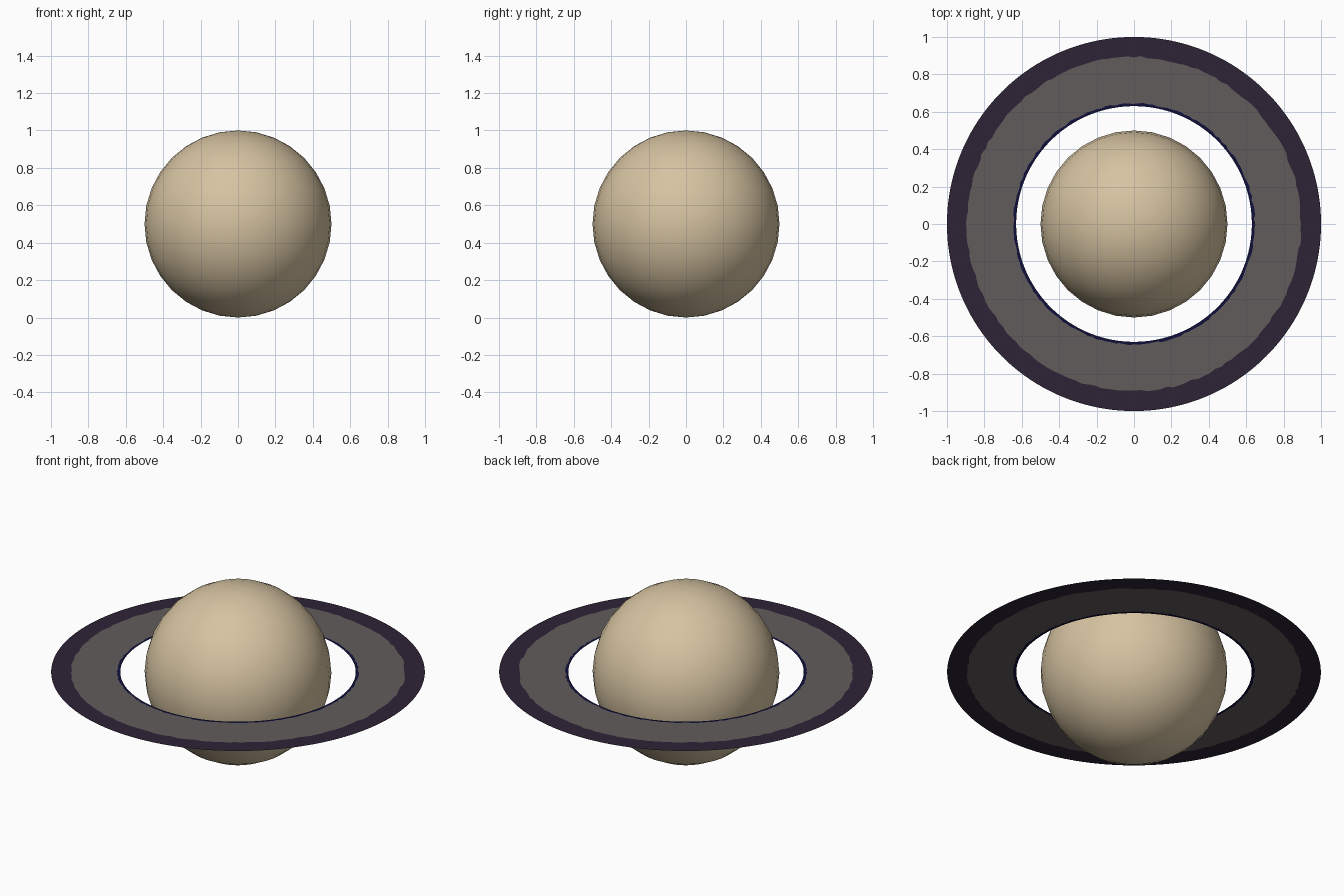
import bpy, bmesh, math, random

if "Cube" in bpy.data.objects:
    bpy.data.objects.remove(bpy.data.objects["Cube"])

random.seed(4)


def material(name, rgb):
    """Flat material from 0-255 sRGB values."""
    lin = [((c / 255 + 0.055) / 1.055) ** 2.4 if c > 10 else c / 255 / 12.92 for c in rgb]
    m = bpy.data.materials.new(name)
    m.diffuse_color = (*lin, 1)
    m.use_nodes = True
    m.node_tree.nodes["Principled BSDF"].inputs["Base Color"].default_value = m.diffuse_color
    return m


def add_object(name, bm, mats):
    mesh = bpy.data.meshes.new(name)
    bm.to_mesh(mesh)
    bm.free()
    for m in mats:
        mesh.materials.append(m)
    obj = bpy.data.objects.new(name, mesh)
    bpy.context.collection.objects.link(obj)
    return obj


sand = material("sand", (214, 195, 161))
navy = material("navy", (16, 16, 60))
grey = material("warm_grey", (97, 92, 91))
purple = material("dark_purple", (46, 35, 54))

# Planet ball
bm = bmesh.new()
bmesh.ops.create_uvsphere(bm, u_segments=32, v_segments=16, radius=0.5)
bmesh.ops.translate(bm, verts=bm.verts, vec=(0, 0, 0.5))
for f in bm.faces:
    f.smooth = True
add_object("planet", bm, [sand])

# Flat ring: a single sheet with three bands, slightly ragged between bands
SEGMENTS = 160
BANDS = [(0.63, 0.0), (0.645, 0.004), (0.893, 0.005), (0.998, 0.0)]  # radius, wobble
bm = bmesh.new()
loops = []
for radius, wobble in BANDS:
    loop = []
    for i in range(SEGMENTS):
        a = 2 * math.pi * i / SEGMENTS
        r = radius + random.uniform(-wobble, wobble)
        if radius > 0.99:
            r = 1.0
        loop.append(bm.verts.new((r * math.cos(a), r * math.sin(a), 0.5)))
    loops.append(loop)
for band in range(3):
    inner, outer = loops[band], loops[band + 1]
    for i in range(SEGMENTS):
        j = (i + 1) % SEGMENTS
        face = bm.faces.new((inner[i], outer[i], outer[j], inner[j]))
        face.material_index = band
add_object("ring", bm, [navy, grey, purple])
